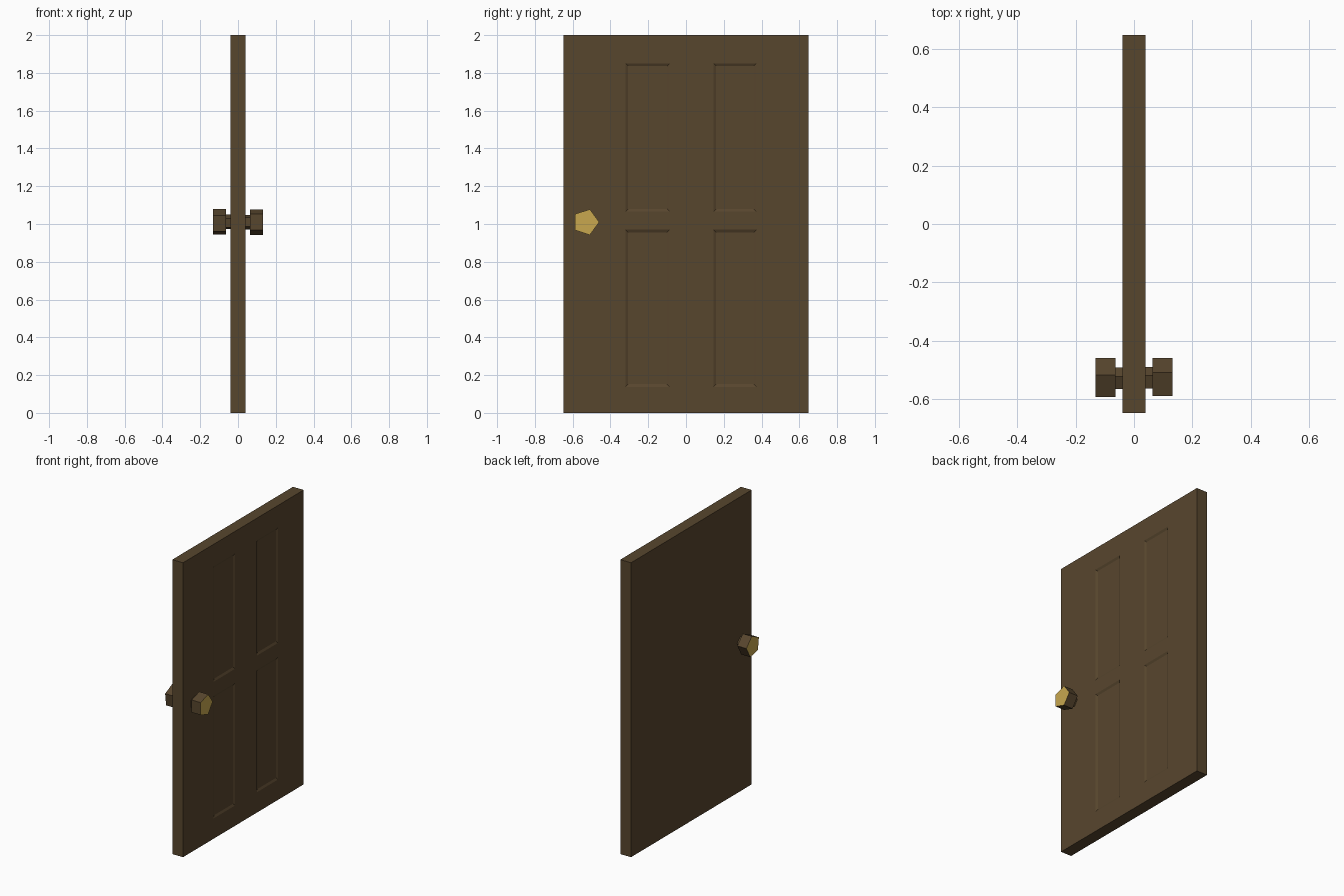
import bpy, bmesh, math
from mathutils import Vector

if "Cube" in bpy.data.objects:
    bpy.data.objects.remove(bpy.data.objects["Cube"])


def material(name, rgb):
    m = bpy.data.materials.new(name)
    m.diffuse_color = (*rgb, 1)
    m.use_nodes = True
    m.node_tree.nodes["Principled BSDF"].inputs["Base Color"].default_value = m.diffuse_color
    return m


wood = material("brown wood", (0.097, 0.061, 0.027))
gold = material("gold", (0.58, 0.39, 0.078))


def add_object(name, bm, mats):
    bmesh.ops.recalc_face_normals(bm, faces=bm.faces[:])
    me = bpy.data.meshes.new(name)
    bm.to_mesh(me)
    bm.free()
    for m in mats:
        me.materials.append(m)
    ob = bpy.data.objects.new(name, me)
    bpy.context.collection.objects.link(ob)
    return ob


# Door slab, cut along the panel borders
PY = [(-0.32, -0.087), (0.146, 0.373)]
PZ = [(0.138, 0.97), (1.066, 1.85)]
bm = bmesh.new()
bmesh.ops.create_cube(bm, size=1)
for v in bm.verts:
    v.co = Vector((v.co.x * 0.08, v.co.y * 1.295, v.co.z * 2 + 1))
for axis, pairs in ((Vector((0, 1, 0)), PY), (Vector((0, 0, 1)), PZ)):
    for pair in pairs:
        for d in pair:
            bmesh.ops.bisect_plane(bm, geom=bm.verts[:] + bm.edges[:] + bm.faces[:],
                                   plane_co=axis * d, plane_no=axis)

# Four shallow recessed panels with sloped borders, on the +x side only
bm.normal_update()
panels = []
for f in bm.faces:
    c = f.calc_center_median()
    if f.normal.x > 0.9 and any(a < c.y < b for a, b in PY) and any(a < c.z < b for a, b in PZ):
        panels.append(f)
bmesh.ops.inset_individual(bm, faces=panels, thickness=0.02, depth=-0.007)
add_object("door", bm, [wood])


# Five-sided knob on a thin neck, with a gold end face
def knob(name, side, turn):
    bm = bmesh.new()
    profile = [(0.035, 0.04), (0.064, 0.04), (0.064, 0.0715), (0.132, 0.0715)]
    rings = []
    for x, r in profile:
        ring = []
        for i in range(5):
            a = turn + i * math.tau / 5
            ring.append(bm.verts.new((side * x, -0.531 + r * math.cos(a), 1.01 + r * math.sin(a))))
        rings.append(ring)
    for lo, hi in zip(rings, rings[1:]):
        for i in range(5):
            j = (i + 1) % 5
            bm.faces.new((lo[i], lo[j], hi[j], hi[i]))
    bm.faces.new(rings[0])
    bm.faces.new(rings[-1]).material_index = 1
    add_object(name, bm, [wood, gold])


knob("right_knob", 1, 0)
knob("left_knob", -1, math.radians(7))
